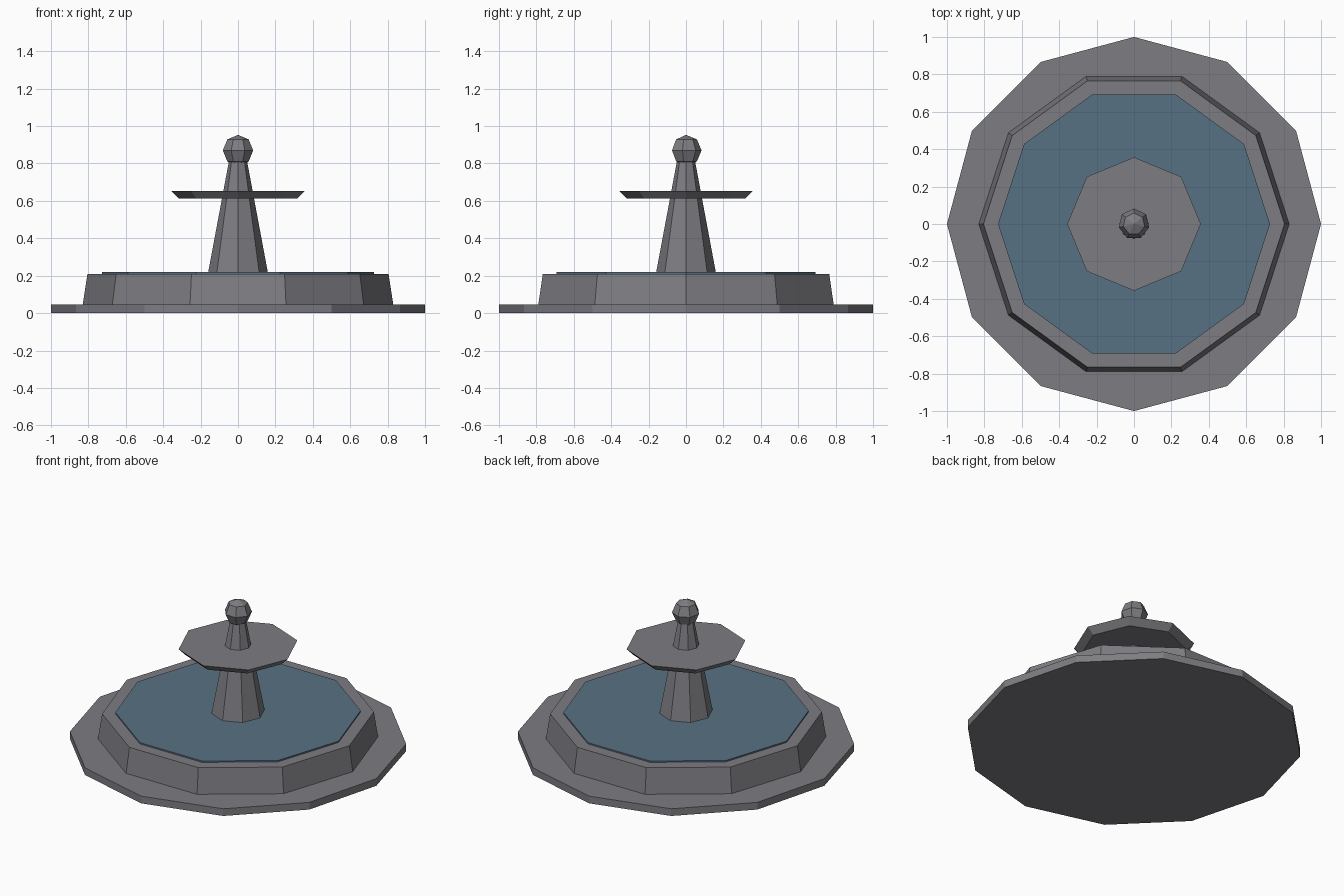
import bpy
from math import pi

cube = bpy.data.objects.get("Cube")
if cube:
    bpy.data.objects.remove(cube, do_unlink=True)


def make_material(name, colour):
    mat = bpy.data.materials.new(name)
    mat.use_nodes = True
    mat.diffuse_color = (*colour, 1)
    bsdf = next(n for n in mat.node_tree.nodes if n.type == "BSDF_PRINCIPLED")
    bsdf.inputs["Base Color"].default_value = (*colour, 1)
    return mat


stone = make_material("grey stone", (0.205, 0.205, 0.225))
water = make_material("blue water", (0.097, 0.165, 0.23))


def finish(name, mat):
    obj = bpy.context.object
    obj.name = obj.data.name = name
    obj.data.materials.clear()
    obj.data.materials.append(mat)
    bpy.ops.object.transform_apply(location=True, rotation=True, scale=True)


def tier(name, sides, r_low, r_high, z_low, z_high, mat, turn=0):
    """Tapered prism between two heights; turn sets the corner direction."""
    bpy.ops.mesh.primitive_cone_add(
        vertices=sides, radius1=r_low, radius2=r_high, depth=z_high - z_low,
        location=(0, 0, (z_low + z_high) / 2), rotation=(0, 0, turn))
    finish(name, mat)


# Ground step and basin with its pool
tier("base_step", 12, 1.0, 1.0, 0, 0.047, stone)
tier("basin", 10, 0.83, 0.805, 0.047, 0.21, stone, pi / 2)
tier("water_surface", 10, 0.727, 0.727, 0.2, 0.219, water, pi / 2)

# Tapered column carrying the upper dish
tier("column", 8, 0.162, 0.048, 0.205, 0.815, stone)
tier("upper_dish", 8, 0.315, 0.357, 0.612, 0.654, stone)

# Faceted ball on top
bpy.ops.mesh.primitive_uv_sphere_add(
    segments=7, ring_count=4, radius=0.083, location=(0, 0, 0.87))
finish("finial", stone)
